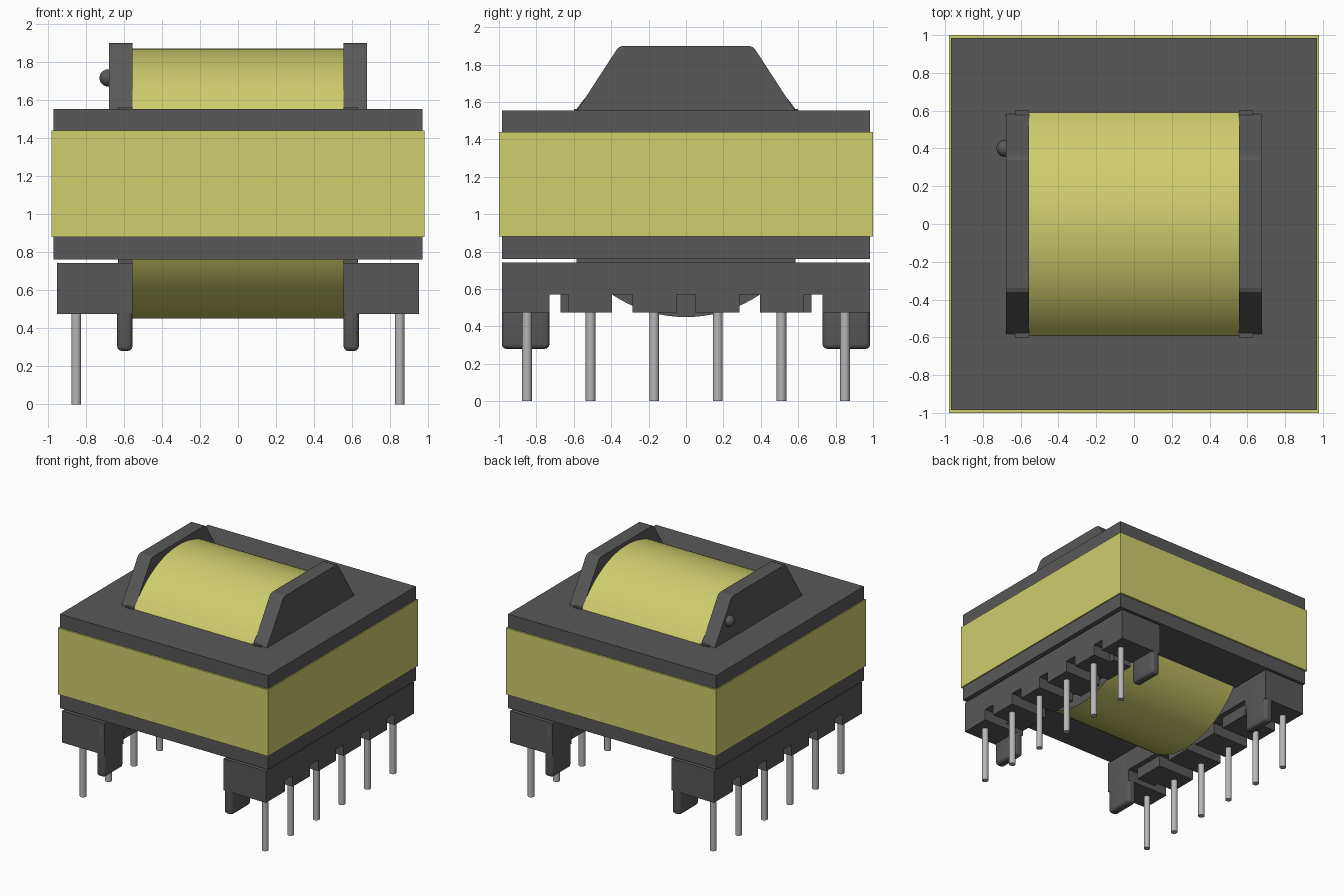
import bpy, bmesh, math
from mathutils import Matrix

if "Cube" in bpy.data.objects:
    bpy.data.objects.remove(bpy.data.objects["Cube"], do_unlink=True)


def material(name, rgb):
    m = bpy.data.materials.new(name)
    m.use_nodes = True
    m.diffuse_color = (*rgb, 1)
    m.node_tree.nodes["Principled BSDF"].inputs["Base Color"].default_value = (*rgb, 1)
    return m


GREY = material("dark grey", (0.098, 0.098, 0.098))
YELLOW = material("tape yellow", (0.62, 0.62, 0.155))
METAL = material("pin metal", (0.47, 0.47, 0.47))


def finish(name, bm, mats, smooth=False):
    bmesh.ops.recalc_face_normals(bm, faces=bm.faces)
    me = bpy.data.meshes.new(name)
    bm.to_mesh(me)
    bm.free()
    for m in mats:
        me.materials.append(m)
    ob = bpy.data.objects.new(name, me)
    bpy.context.collection.objects.link(ob)
    if smooth:
        bpy.ops.object.select_all(action="DESELECT")
        ob.select_set(True)
        bpy.context.view_layer.objects.active = ob
        bpy.ops.object.shade_smooth_by_angle(angle=math.radians(35))
    return ob


def box(name, x, y, z, mat, bevel=0):
    """Box from (min, max) ranges, optionally with rounded edges."""
    bm = bmesh.new()
    bmesh.ops.create_cube(bm, size=1)
    for v in bm.verts:
        v.co = [(r[0] + r[1]) / 2 + c * abs(r[1] - r[0]) for r, c in zip((x, y, z), v.co)]
    if bevel:
        bmesh.ops.bevel(bm, geom=bm.edges[:], offset=bevel, segments=3,
                        profile=0.5, affect="EDGES")
    return finish(name, bm, [mat], smooth=bevel > 0)


def prism_x(name, profile, x0, x1, mat):
    """Extrude a (y, z) profile along x."""
    bm = bmesh.new()
    face = bm.faces.new([bm.verts.new((x0, y, z)) for y, z in profile])
    ext = bmesh.ops.extrude_face_region(bm, geom=[face])
    for v in ext["geom"]:
        if isinstance(v, bmesh.types.BMVert):
            v.co.x = x1
    return finish(name, bm, [mat])


# Core block and the tape wrapped round it
box("core", (-0.97, 0.97), (-0.985, 0.985), (0.76, 1.553), GREY)
box("core_tape", (-0.98, 0.98), (-1, 1), (0.88, 1.44), YELLOW)

# Winding: yellow wall, grey end caps
bm = bmesh.new()
bmesh.ops.create_cone(bm, cap_ends=True, segments=96, radius1=0.71, radius2=0.71, depth=1.11,
                      matrix=Matrix.Translation((0, 0, 1.16)) @ Matrix.Rotation(math.pi / 2, 4, "Y"))
for f in bm.faces:
    f.material_index = 1 if abs(f.normal.x) > 0.9 else 0
finish("winding", bm, [YELLOW, GREY], smooth=True)

FLANGE = [(-0.585, 1.55), (-0.374, 1.875), (-0.36, 1.892), (-0.338, 1.9),
          (0.338, 1.9), (0.36, 1.892), (0.374, 1.875), (0.585, 1.55)]
# Teeth under the rail (y ranges), mirrored front to back
TEETH = [(0.05, 0.285), (0.395, 0.63)]

for side, s in (("left", 1), ("right", -1)):
    # Bobbin flange above the core, and its thin collars
    prism_x(f"{side}_top_flange", FLANGE, s * 0.555, s * 0.677, GREY)
    box(f"{side}_top_collar", (s * 0.555, s * 0.63), (-0.6, 0.6), (1.54, 1.562), GREY)
    box(f"{side}_bottom_collar", (s * 0.555, s * 0.63), (-0.585, 0.585), (0.72, 0.77), GREY)

    # Pin rail
    box(f"{side}_rail", (s * 0.555, s * 0.95), (-0.985, 0.985), (0.57, 0.742), GREY)
    for end, t in (("back", 1), ("front", -1)):
        box(f"{side}_{end}_rail_end", (s * 0.555, s * 0.95), (t * 0.73, t * 0.985),
            (0.475, 0.60), GREY)
        box(f"{side}_{end}_foot", (s * 0.555, s * 0.635), (t * 0.73, t * 0.985),
            (0.28, 0.72), GREY, bevel=0.025)
        for i, (a, b) in enumerate(TEETH):
            box(f"{side}_{end}_tooth_{i + 1}", (s * 0.60, s * 0.95), (t * a, t * b),
                (0.475, 0.60), GREY)
        # Step that narrows the outer wire slot
        box(f"{side}_{end}_slot_step", (s * 0.60, s * 0.78), (t * 0.62, t * 0.672),
            (0.475, 0.60), GREY)

    # Pins
    for i in range(6):
        bm = bmesh.new()
        bmesh.ops.create_cone(bm, cap_ends=True, segments=24, radius1=0.026, radius2=0.026,
                              depth=0.55,
                              matrix=Matrix.Translation((s * 0.85, -0.85 + 0.34 * i, 0.275)))
        finish(f"{side}_pin_{i + 1}", bm, [METAL], smooth=True)

# Round marker bump on the right flange
bm = bmesh.new()
bmesh.ops.create_uvsphere(bm, u_segments=24, v_segments=12, radius=0.045,
                          matrix=Matrix.Translation((-0.683, 0.4, 1.715)))
finish("marker_bump", bm, [GREY], smooth=True)
